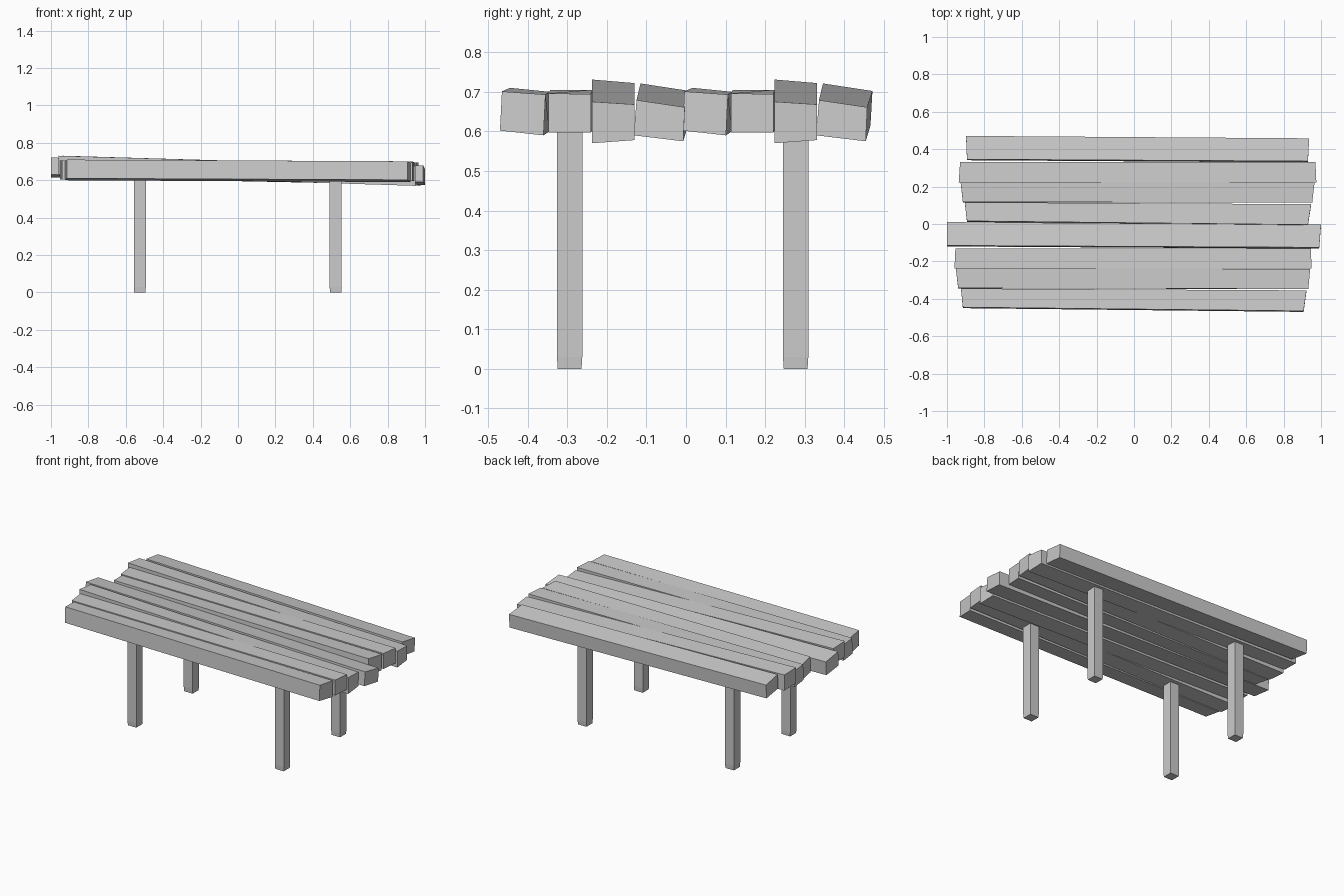
import bpy

if "Cube" in bpy.data.objects:
    bpy.data.objects.remove(bpy.data.objects["Cube"])


def loft(name, end_a, end_b):
    """Solid between two four-cornered ends."""
    faces = [(0, 1, 2, 3), (7, 6, 5, 4)]
    faces += [(i, i + 4, (i + 1) % 4 + 4, (i + 1) % 4) for i in range(4)]
    me = bpy.data.meshes.new(name)
    me.from_pydata(end_a + end_b, [], faces)
    import bmesh
    bm = bmesh.new()
    bm.from_mesh(me)
    bmesh.ops.recalc_face_normals(bm, faces=bm.faces)
    bm.to_mesh(me)
    bm.free()
    ob = bpy.data.objects.new(name, me)
    bpy.context.collection.objects.link(ob)
    return ob


# Four warped plank sections: (y, z) corners of left end, then right end
# order: bottom front, bottom back, top back, top front
sections = [
    ([(-.45, .61), (-.345, .60), (-.345, .70), (-.445, .71)],
     [(-.47, .602), (-.36, .59), (-.355, .693), (-.465, .701)]),
    ([(-.345, .603), (-.237, .603), (-.237, .705), (-.343, .705)],
     [(-.347, .597), (-.24, .597), (-.24, .694), (-.347, .696)]),
    ([(-.238, .63), (-.13, .622), (-.13, .722), (-.238, .731)],
     [(-.238, .57), (-.13, .578), (-.13, .668), (-.238, .675)]),
    ([(-.12, .63), (.005, .615), (.01, .702), (-.115, .721)],
     [(-.132, .59), (-.007, .575), (-.003, .661), (-.125, .679)]),
]

# Planks front to back: x at left front, left back, right front, right back
ends = [(-.915, -.925, .907, .922), (-.94, -.953, .932, .942),
        (-.96, -.955, .95, .945), (-1, -1, .99, 1),
        (-.893, -.905, .93, .947), (-.915, -.927, .953, .965),
        (-.937, -.93, .975, .97), (-.893, -.898, .93, .936)]
for i, (lf, lb, rf, rb) in enumerate(ends):
    dy = .461 * (i // 4)
    a, b = sections[i % 4]
    left = [(x, y + dy, z) for x, (y, z) in zip((lf, lb, lb, lf), a)]
    right = [(x, y + dy, z) for x, (y, z) in zip((rf, rb, rb, rf), b)]
    loft(f"plank_{i + 1}", left, right)

# Square legs
for xs, x in (("left", -.525), ("right", .522)):
    for ys, y in (("front", -.294), ("back", .277)):
        def ring(z, r):
            return [(x - r, y - r, z), (x + r, y - r, z),
                    (x + r, y + r, z), (x - r, y + r, z)]
        loft(f"{ys}_{xs}_leg", ring(.03, .032), ring(.62, .032))
        # slightly tapered foot
        loft(f"{ys}_{xs}_foot", ring(0, .03), ring(.03, .032))
